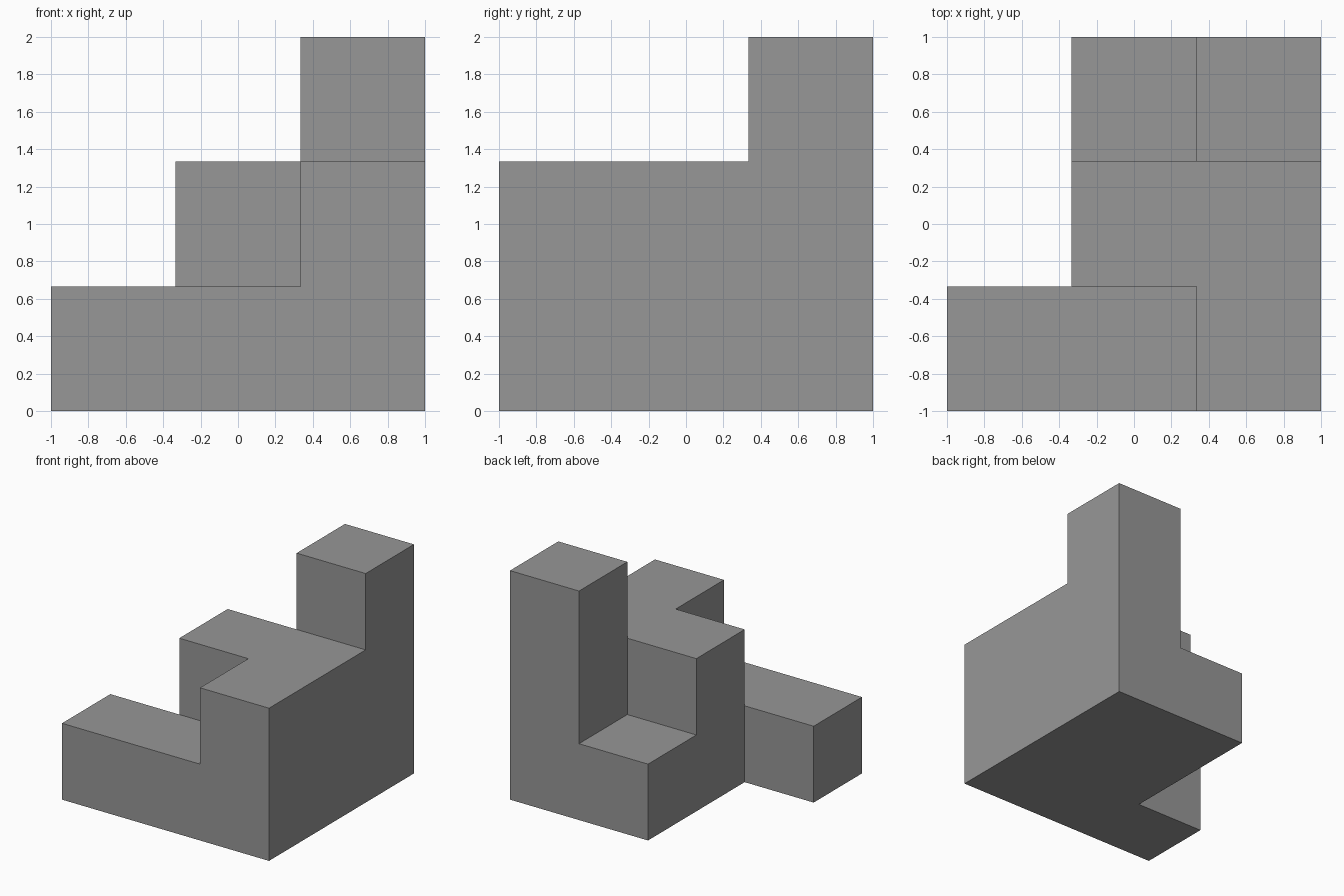
import bpy
import bmesh
from mathutils import Matrix, Vector

cube = bpy.data.objects.get("Cube")
if cube:
    bpy.data.objects.remove(cube, do_unlink=True)

UNIT = 2 / 3

# Stack heights in units: rows run front to back, columns from -x to +x
HEIGHTS = [
    (1, 1, 2),
    (0, 2, 2),
    (0, 1, 3),
]
cells = {
    (x, y, z)
    for y, row in enumerate(HEIGHTS)
    for x, height in enumerate(row)
    for z in range(height)
}

# Plain grey surface
grey = bpy.data.materials.new("plain_grey")
grey.use_nodes = True
colour = (0.31, 0.31, 0.31, 1)
grey.diffuse_color = colour
grey.node_tree.nodes["Principled BSDF"].inputs["Base Color"].default_value = colour

# One unit cube per cell
bm = bmesh.new()
for x, y, z in sorted(cells):
    centre = Vector((x - 1, y - 1, z + 0.5)) * UNIT
    bmesh.ops.create_cube(bm, size=UNIT, matrix=Matrix.Translation(centre))

# Remove the faces between touching cubes
bm.normal_update()
hidden = []
for face in bm.faces:
    point = face.calc_center_median() + face.normal * UNIT / 2
    neighbour = (
        round(point.x / UNIT + 1),
        round(point.y / UNIT + 1),
        round(point.z / UNIT - 0.5),
    )
    if neighbour in cells:
        hidden.append(face)
bmesh.ops.delete(bm, geom=hidden, context="FACES")

# Weld the shell and merge flat areas into single faces
bmesh.ops.remove_doubles(bm, verts=bm.verts[:], dist=0.001)
bmesh.ops.dissolve_limit(bm, angle_limit=0.01, verts=bm.verts[:], edges=bm.edges[:])
bmesh.ops.recalc_face_normals(bm, faces=bm.faces[:])

mesh = bpy.data.meshes.new("stepped_block")
bm.to_mesh(mesh)
bm.free()
mesh.materials.append(grey)
block = bpy.data.objects.new("stepped_block", mesh)
bpy.context.collection.objects.link(block)
